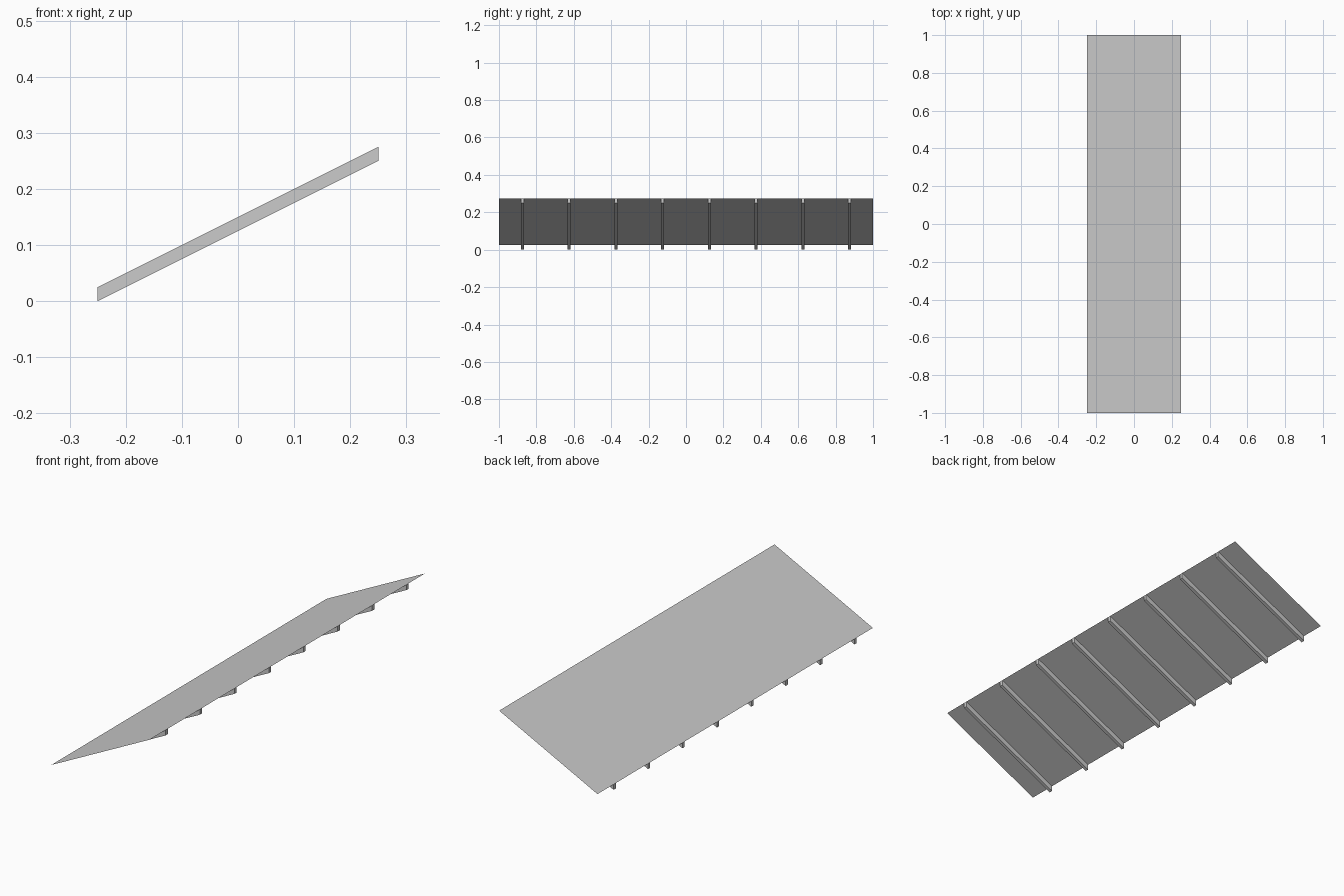
import bpy

if "Cube" in bpy.data.objects:
    bpy.data.objects.remove(bpy.data.objects["Cube"])

HALF_X, DEPTH, RISE = 0.25, 0.025, 0.25
RAFTER_W = 0.016


def add_mesh(name, verts, faces):
    mesh = bpy.data.meshes.new(name)
    mesh.from_pydata(verts, [], faces)
    obj = bpy.data.objects.new(name, mesh)
    bpy.context.collection.objects.link(obj)
    return obj


# Thin sloping roof sheet
low, high = DEPTH, DEPTH + RISE
add_mesh("roof_sheet",
         [(-HALF_X, -1, low), (HALF_X, -1, high), (HALF_X, 1, high), (-HALF_X, 1, low)],
         [(0, 1, 2, 3)])

# Sloping rafters with plumb-cut ends, flush under the sheet
profile = [(-HALF_X, 0), (HALF_X, RISE), (HALF_X, high), (-HALF_X, low)]
for i in range(8):
    y = -0.875 + 0.25 * i
    verts = [(x, y + s * RAFTER_W / 2, z) for s in (-1, 1) for x, z in profile]
    add_mesh(f"rafter_{i + 1}", verts,
             [(0, 1, 2, 3), (7, 6, 5, 4), (1, 0, 4, 5), (2, 1, 5, 6), (3, 2, 6, 7), (0, 3, 7, 4)])
